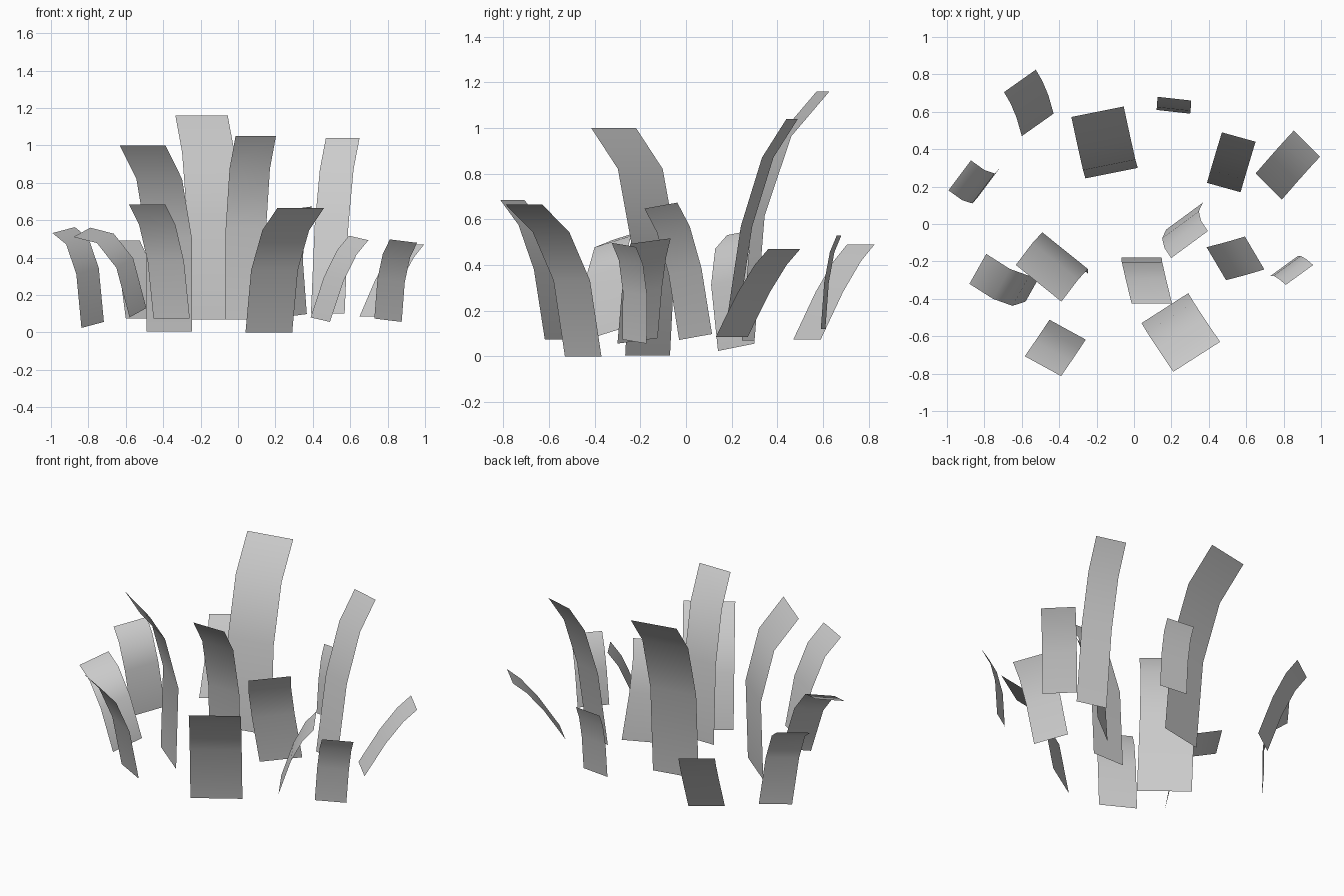
import bpy
from mathutils import Vector

if "Cube" in bpy.data.objects:
    bpy.data.objects.remove(bpy.data.objects["Cube"])

grey = bpy.data.materials.new("plain_grey")
grey.diffuse_color = (0.6, 0.6, 0.6, 1)
grey.use_nodes = True
grey.node_tree.nodes["Principled BSDF"].inputs["Base Color"].default_value = grey.diffuse_color


def vec(v):
    return Vector(tuple(v) + (0,) * (3 - len(v)))


def blade(name, base, half, lean, bow):
    """Thin bent strip: base centre, half-width vector, base-to-tip vector, sag of the bend."""
    base, half, lean, bow = vec(base), vec(half), vec(lean), vec(bow)
    verts = []
    for t, k in ((0, 0), (0.5, 1), (0.82, 0.9), (1, 0)):
        centre = base + lean * t + bow * k
        verts += [centre - half, centre + half]
    faces = [(i, i + 1, i + 3, i + 2) for i in (0, 2, 4)]
    mesh = bpy.data.meshes.new(name)
    mesh.from_pydata(verts, [], faces)
    mesh.materials.append(grey)
    for p in mesh.polygons:
        p.use_smooth = True
    obj = bpy.data.objects.new(name, mesh)
    bpy.context.collection.objects.link(obj)


# Tall blades
blade("tall_blade_back", (-.12, .272, .07), (.14, .028), (-.075, .328, 1.09), (.025, -.12))
blade("tall_blade_right", (.48, .195, .1), (.09, -.025), (.08, .27, .94), (-.02, -.065))
blade("tall_blade_left", (-.367, -.168, .005), (.122, -.098), (-.143, -.149, .995), (.07, .1))
blade("tall_blade_front", (.04, -.18, .07), (.108, 0), (.055, -.245, .98), (-.025, .1))

# Medium blades
blade("medium_blade_left", (-.355, -.565, .075), (.097, -.053), (-.132, -.195, .61), (.035, .05))
blade("medium_blade_front", (.165, -.45, 0), (.125, .08), (.17, -.26, .665), (-.055, .08))
blade("medium_blade_centre", (.27, .042, .085), (.098, .072, .013), (.027, -.152, .575), (-.035, .03))

# Short outer blades
blade("short_blade_back_left", (-.515, .53, .075), (.085, .06), (-.095, .235, .415), (.02, -.02))
blade("short_blade_back", (.21, .6, .12), (.09, -.01), (.005, .07, .41), (0, -.02))
blade("short_blade_back_right", (.72, .2, .085), (.07, -.07), (.205, .23, .385), (-.02, -.02))
blade("short_blade_far_left", (-.777, .22, .04), (.06, .08, .016), (-.155, .04, .507), (.05, -.05, .035))
blade("short_blade_left", (-.535, -.335, .105), (.045, .08, .025), (-.3, .095, .43), (.08, -.07, .05))
blade("short_blade_right", (.44, -.212, .068), (.052, -.088, -.012), (.205, .057, .437), (-.03, -.01))
blade("short_blade_far_right", (.802, -.225, .065), (.073, .053, -.009), (.083, -.047, .423), (-.025, .025))
